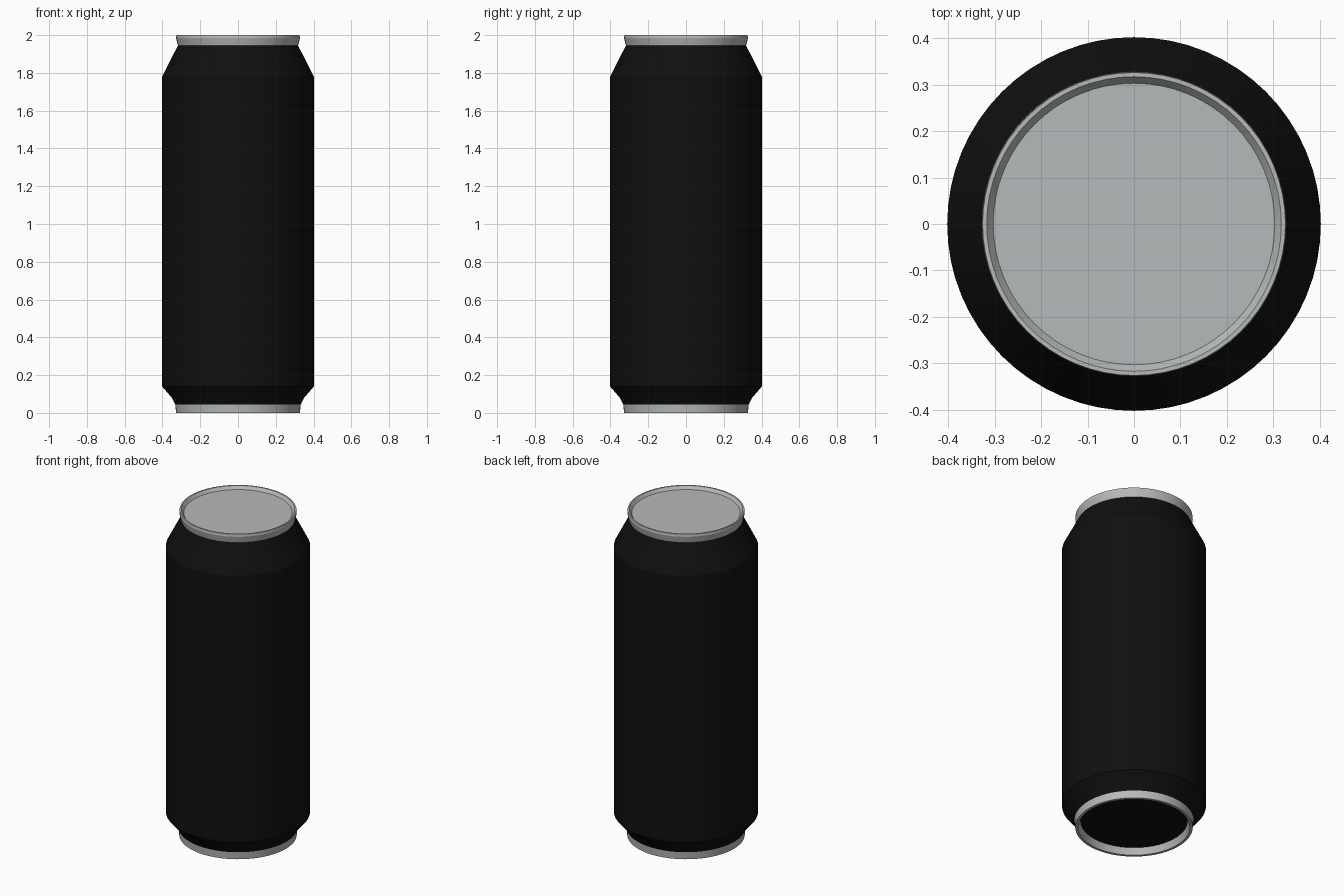
import bpy, bmesh, math

if "Cube" in bpy.data.objects:
    bpy.data.objects.remove(bpy.data.objects["Cube"])

SEGMENTS = 64


def make_material(name, rgb):
    mat = bpy.data.materials.new(name)
    mat.diffuse_color = (*rgb, 1.0)
    mat.use_nodes = True
    mat.node_tree.nodes["Principled BSDF"].inputs["Base Color"].default_value = mat.diffuse_color
    return mat


black = make_material("black paint", (0.005, 0.005, 0.005))
silver = make_material("brushed aluminium", (0.47, 0.49, 0.49))


def lathe(name, profile, mat):
    """Spin (radius, z) points about z; a radius of 0 closes to a pole."""
    bm = bmesh.new()
    rings = []
    for r, z in profile:
        if r == 0:
            rings.append([bm.verts.new((0, 0, z))] * SEGMENTS)
        else:
            rings.append([bm.verts.new((r * math.cos(a), r * math.sin(a), z))
                          for a in (2 * math.pi * i / SEGMENTS for i in range(SEGMENTS))])
    for low, high in zip(rings, rings[1:]):
        for i in range(SEGMENTS):
            j = (i + 1) % SEGMENTS
            corners = list(dict.fromkeys((low[i], low[j], high[j], high[i])))
            bm.faces.new(corners)
    mesh = bpy.data.meshes.new(name)
    bm.to_mesh(mesh)
    bm.free()
    mesh.materials.append(mat)
    obj = bpy.data.objects.new(name, mesh)
    bpy.context.collection.objects.link(obj)
    bpy.ops.object.select_all(action='DESELECT')
    obj.select_set(True)
    bpy.context.view_layer.objects.active = obj
    bpy.ops.object.shade_smooth_by_angle(angle=math.radians(20))
    return obj


# Painted body: recessed underside, lower taper, straight wall, shoulder
lathe("can_body", [(0, 0.04), (0.30, 0.04), (0.332, 0.045), (0.348, 0.077),
                   (0.402, 0.14), (0.402, 1.78), (0.318, 1.945)], black)

# Bare metal foot ring with a sloping inner wall
lathe("foot_ring", [(0.298, 0.04), (0.312, 0.0), (0.328, 0.0), (0.332, 0.045)], silver)

# Flared top rim and shallow sunken lid
lathe("lid_and_rim", [(0.318, 1.945), (0.328, 1.985), (0.326, 2.0), (0.317, 2.0),
                      (0.303, 1.982), (0, 1.982)], silver)
